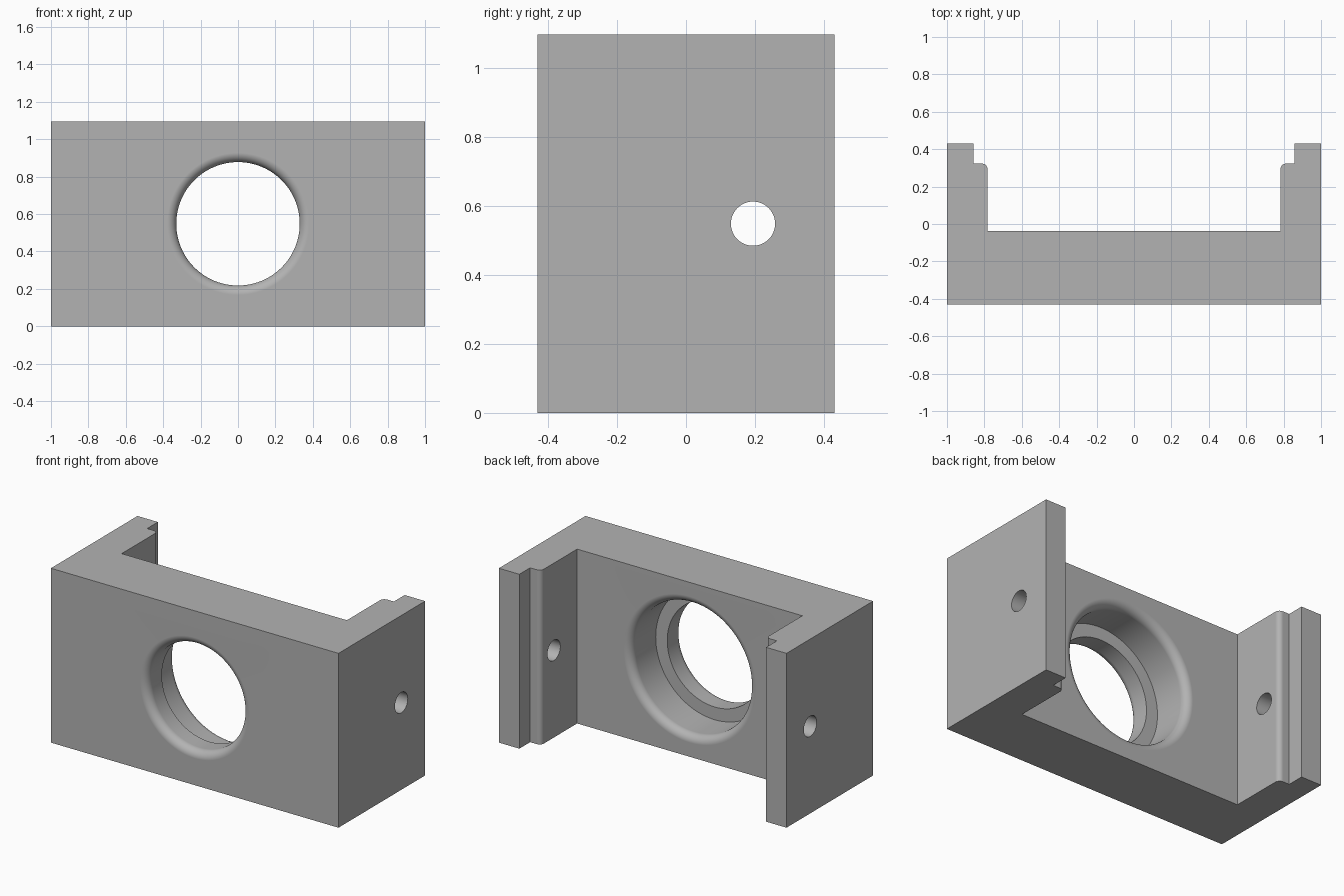
import bpy
import bmesh
from math import sin, cos, pi, radians
from mathutils import Matrix, Vector

cube = bpy.data.objects.get("Cube")
if cube:
    bpy.data.objects.remove(cube, do_unlink=True)

HEIGHT, BACK, PLATE, MID = 1.096, 0.43, -0.037, 0.548

grey = bpy.data.materials.new("plain grey")
grey.use_nodes = True
colour = (0.45, 0.45, 0.45, 1)
grey.diffuse_color = colour
grey.node_tree.nodes["Principled BSDF"].inputs["Base Color"].default_value = colour


def arc(cx, cy, r, start, end, steps=8):
    """Points along a circular arc, angles in degrees."""
    angles = [radians(start + (end - start) * i / steps) for i in range(steps + 1)]
    return [(cx + r * cos(a), cy + r * sin(a)) for a in angles]


def make_object(name, bm):
    bmesh.ops.recalc_face_normals(bm, faces=bm.faces)
    mesh = bpy.data.meshes.new(name)
    bm.to_mesh(mesh)
    bm.free()
    mesh.materials.append(grey)
    obj = bpy.data.objects.new(name, mesh)
    bpy.context.collection.objects.link(obj)
    return obj


def cut(target, cutter):
    cutter.hide_render = True
    mod = target.modifiers.new("cut", 'BOOLEAN')
    mod.operation = 'DIFFERENCE'
    mod.solver = 'EXACT'
    mod.object = cutter
    bpy.ops.object.modifier_apply(modifier=mod.name)
    bpy.data.objects.remove(cutter, do_unlink=True)


# U-shaped bracket: half outline mirrored, then extruded upward
step, nose = 0.323, 0.03
half = [(1, -BACK), (1, BACK), (0.858, BACK), (0.858, step)]
half += arc(0.783 + nose, step - nose, nose, 90, 180)
half += [(0.783, PLATE)]
outline = half + [(-x, y) for x, y in reversed(half)]
bm = bmesh.new()
base = bm.faces.new([bm.verts.new((x, y, 0)) for x, y in outline])
top = bmesh.ops.extrude_face_region(bm, geom=[base])
bmesh.ops.translate(bm, vec=(0, 0, HEIGHT),
                    verts=[v for v in top["geom"] if isinstance(v, bmesh.types.BMVert)])
bracket = make_object("bracket", bm)
bpy.context.view_layer.objects.active = bracket
bracket.select_set(True)

# Stepped bore with rounded mouths, as a turned profile of (radius, y)
bore, seat_radius, seat_y, round_r = 0.33, 0.41, -0.285, 0.05
profile = [(0, -0.6), (bore + round_r, -0.6)]
profile += arc(bore + round_r, -BACK + round_r, round_r, 270, 180)
profile += [(bore, seat_y), (seat_radius, seat_y)]
profile += arc(seat_radius + round_r, PLATE - round_r, round_r, 180, 90)
profile += [(seat_radius + round_r, 0.1), (0, 0.1)]
bm = bmesh.new()
verts = [bm.verts.new((r, y, MID)) for r, y in profile]
edges = [bm.edges.new(pair) for pair in zip(verts, verts[1:])]
bmesh.ops.spin(bm, geom=verts + edges, cent=(0, 0, MID), axis=(0, 1, 0),
               angle=2 * pi, steps=96)
bmesh.ops.remove_doubles(bm, verts=bm.verts, dist=1e-5)
cut(bracket, make_object("bore_cutter", bm))

# Pin hole through both side walls
bm = bmesh.new()
place = Matrix.Translation(Vector((0, 0.194, MID))) @ Matrix.Rotation(pi / 2, 4, 'Y')
bmesh.ops.create_cone(bm, cap_ends=True, segments=48, radius1=0.064, radius2=0.064,
                      depth=3, matrix=place)
cut(bracket, make_object("pin_cutter", bm))

# Smooth the rounded surfaces, keep flat faces flat
bpy.ops.object.shade_smooth_by_angle(angle=radians(30))
weighted = bracket.modifiers.new("clean shading", 'WEIGHTED_NORMAL')
weighted.keep_sharp = True
